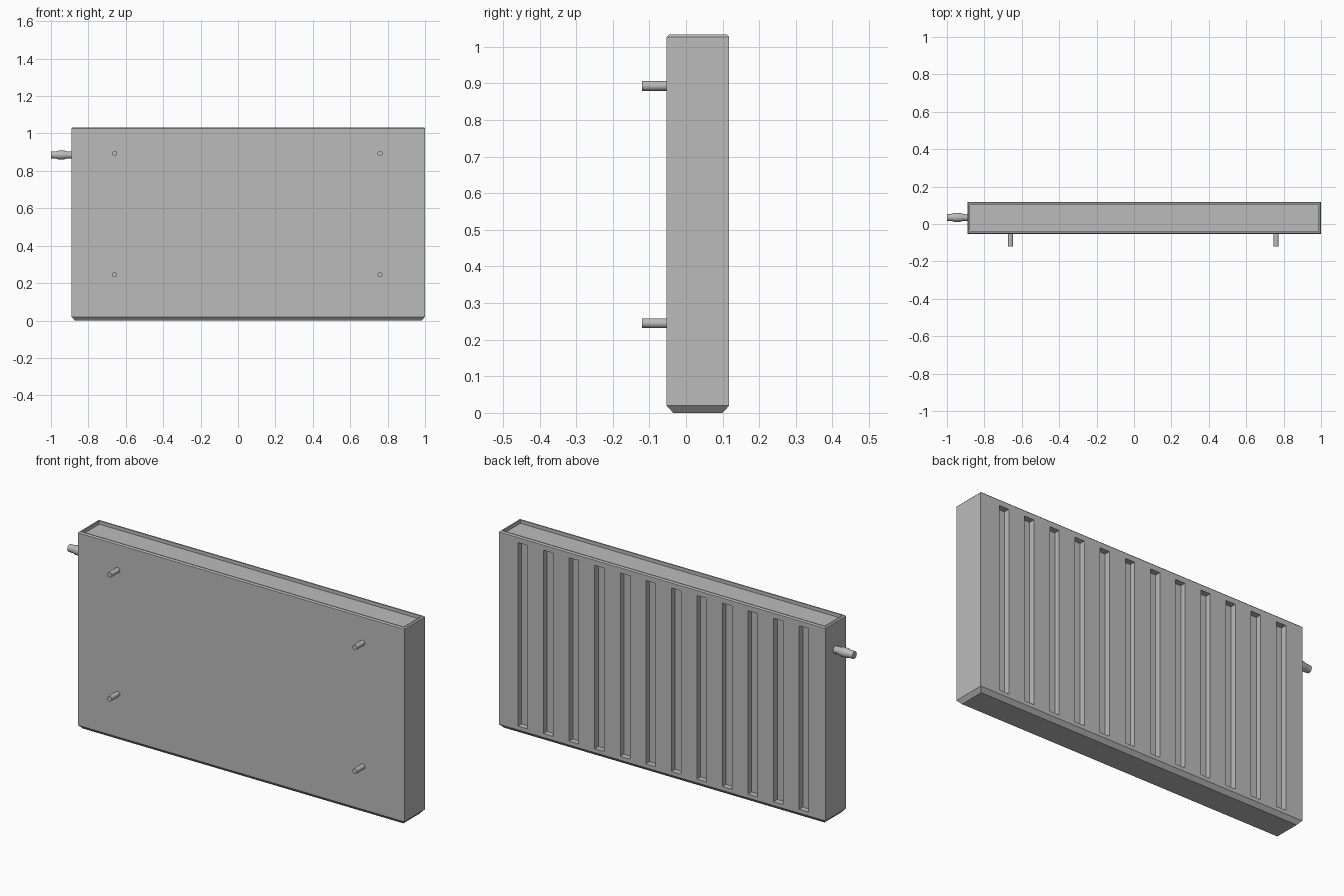
import bpy, bmesh
from math import cos, sin, tau

cube = bpy.data.objects.get("Cube")
if cube:
    bpy.data.objects.remove(cube)

grey = bpy.data.materials.new("painted_grey")
grey.use_nodes = True
colour = (0.5, 0.5, 0.5, 1)
grey.diffuse_color = colour
grey.node_tree.nodes["Principled BSDF"].inputs["Base Color"].default_value = colour

X0, X1, Y0, Y1 = -0.89, 1.0, -0.053, 0.118
Z_LOW, Z_HIGH, TOP = 0.02, 1.027, 1.033


def finish(name, bm):
    mesh = bpy.data.meshes.new(name)
    bm.to_mesh(mesh)
    bm.free()
    mesh.materials.append(grey)
    obj = bpy.data.objects.new(name, mesh)
    bpy.context.collection.objects.link(obj)
    return obj


def bridge(bm, a, b, skip=None):
    for i in range(len(a)):
        j = (i + 1) % len(a)
        if i != skip:
            bm.faces.new((a[i], a[j], b[j], b[i]))


def radiator_body():
    bm = bmesh.new()
    # Outer shell: chamfered base, walls, rim and sunken top panel
    rings = []
    for inset, z in ((0.018, 0), (0, Z_LOW), (0, Z_HIGH), (0.006, TOP),
                     (0.013, TOP), (0.013, TOP - 0.018)):
        a, b, c, d = X0 + inset, X1 - inset, Y0 + inset, Y1 - inset
        rings.append([bm.verts.new((x, y, z)) for x, y in ((a, c), (b, c), (b, d), (a, d))])
    for k in range(len(rings) - 1):
        bridge(bm, rings[k], rings[k + 1], skip=2 if k == 1 else None)
    bm.faces.new(rings[0][::-1])
    bm.faces.new(rings[-1])

    # Back wall with a row of vertical grooves
    xs = [X0]
    for i in reversed(range(12)):
        right = 0.89 - 0.148 * i
        xs += [right - 0.055, right]
    xs.append(X1)
    zs = [Z_LOW, 0.04, 1.0, Z_HIGH]
    grid = [[bm.verts.new((x, Y1, z)) for z in zs] for x in xs]
    grooves = []
    for i in range(len(xs) - 1):
        for j in range(3):
            f = bm.faces.new((grid[i + 1][j], grid[i][j], grid[i][j + 1], grid[i + 1][j + 1]))
            if j == 1 and i % 2:
                grooves.append(f)
    bm.normal_update()
    bmesh.ops.inset_individual(bm, faces=grooves, thickness=0, depth=0)
    for f in grooves:
        for v in f.verts:
            v.co.y = Y1 - 0.03
    return finish("radiator_body", bm)


def turned(name, start, axis, profile, sides=20):
    """Lathe (distance, radius) pairs along -x or -y from a start point."""
    bm = bmesh.new()
    rings = []
    for dist, r in profile:
        ring = []
        for k in range(sides):
            u, w = r * cos(tau * k / sides), r * sin(tau * k / sides)
            p = (-dist, u, w) if axis == "x" else (u, -dist, w)
            ring.append(bm.verts.new([s + q for s, q in zip(start, p)]))
        rings.append(ring)
    for a, b in zip(rings, rings[1:]):
        bridge(bm, a, b)
    bm.faces.new(rings[0])
    bm.faces.new(rings[-1])
    bmesh.ops.recalc_face_normals(bm, faces=bm.faces)
    obj = finish(name, bm)
    bpy.ops.object.select_all(action="DESELECT")
    obj.select_set(True)
    bpy.context.view_layer.objects.active = obj
    bpy.ops.object.shade_smooth_by_angle()
    return obj


radiator_body()

# Mounting pegs
for side, x in (("right", -0.66), ("left", 0.76)):
    for level, z in (("lower", 0.245), ("upper", 0.893)):
        turned(f"{level}_{side}_peg", (x, Y0 + 0.01, z), "y", ((0, 0.0135), (0.077, 0.0135)))

# Valve with a swollen collar
turned("valve", (X0 + 0.01, 0.035, 0.885), "x",
       ((0, 0.019), (0.035, 0.019), (0.05, 0.024), (0.08, 0.024), (0.09, 0.02), (0.12, 0.019)))
